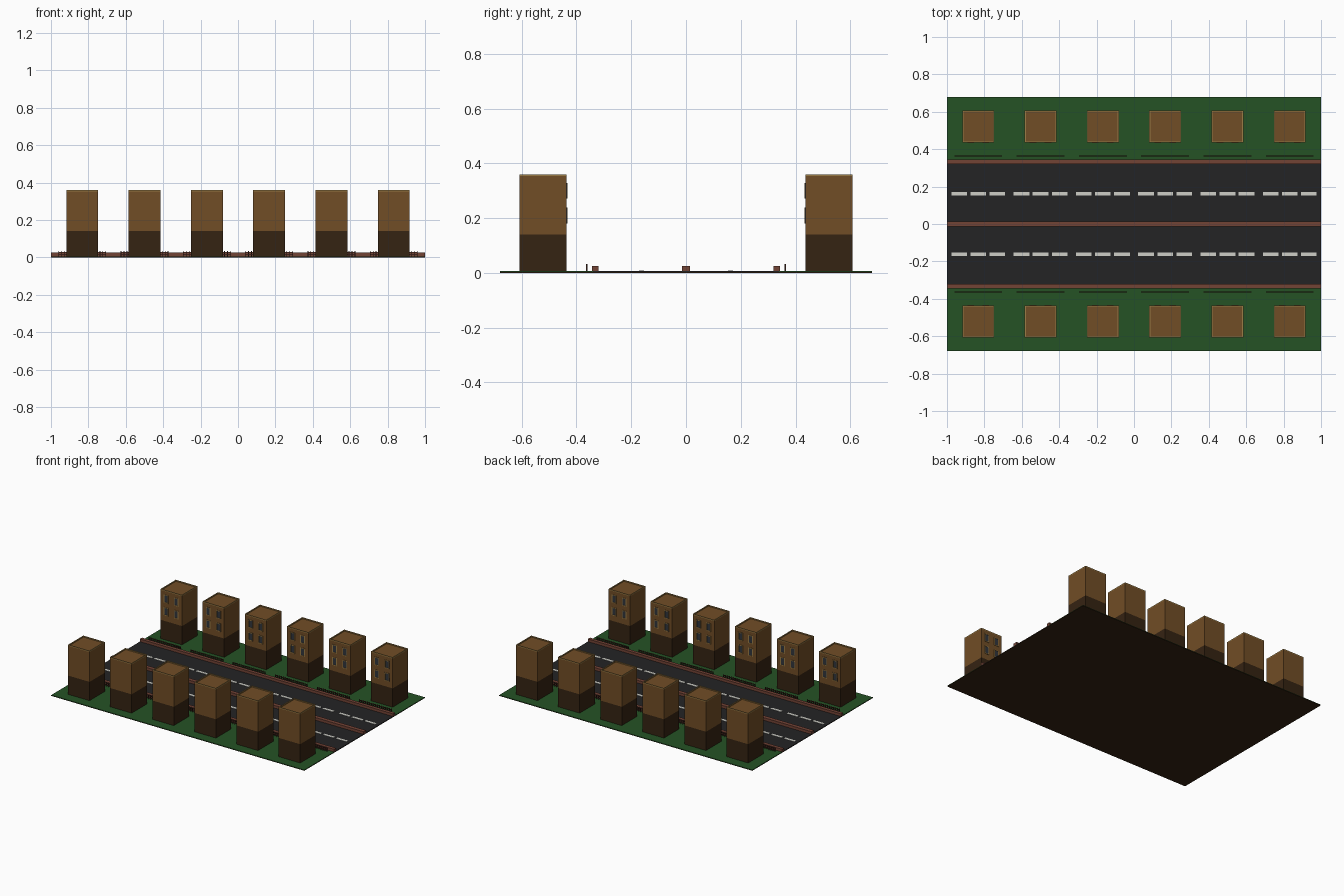
import bpy, bmesh
from mathutils import Vector

if "Cube" in bpy.data.objects:
    bpy.data.objects.remove(bpy.data.objects["Cube"])


def mat(name, r, g, b):
    m = bpy.data.materials.new(name)
    m.diffuse_color = (r, g, b, 1)
    m.use_nodes = True
    m.node_tree.nodes["Principled BSDF"].inputs["Base Color"].default_value = m.diffuse_color
    return m


BRICK = mat("brown brick", 0.165, 0.075, 0.019)
DARK = mat("dark brown", 0.036, 0.017, 0.006)
GREEN = mat("grass green", 0.018, 0.085, 0.018)
ROAD = mat("asphalt", 0.017, 0.017, 0.018)
KERB = mat("red brown kerb", 0.17, 0.056, 0.036)
WHITE = mat("line white", 0.62, 0.62, 0.57)
TAN = mat("tan trim", 0.33, 0.2, 0.06)
GLASS = mat("window glass", 0.03, 0.035, 0.045)
RAIL = mat("railing brown", 0.05, 0.018, 0.012)


def boxes(name, material, items):
    """One object made of boxes given as (x0, x1, y0, y1, z0, z1)."""
    bm = bmesh.new()
    for x0, x1, y0, y1, z0, z1 in items:
        y0, y1 = min(y0, y1), max(y0, y1)
        vs = bmesh.ops.create_cube(bm, size=1)["verts"]
        for v in vs:
            v.co = Vector((x0 if v.co.x < 0 else x1,
                           y0 if v.co.y < 0 else y1,
                           z0 if v.co.z < 0 else z1))
    me = bpy.data.meshes.new(name)
    bm.to_mesh(me)
    bm.free()
    me.materials.append(material)
    ob = bpy.data.objects.new(name, me)
    bpy.context.collection.objects.link(ob)
    return ob


G = 0.006                                        # ground level
CENTRES = [-0.8325 + i * 0.333 for i in range(6)]

# Ground slab, lawns, carriageways
boxes("base_slab", DARK, [(-1, 1, -0.68, 0.68, 0, 0.003)])
boxes("lawns", GREEN, [(-1, 1, s * 0.34, s * 0.68, 0.003, G) for s in (-1, 1)])
boxes("road", ROAD, [(-1, 1, -0.34, 0.34, 0.003, G)])

# Kerbs and central divider
boxes("kerbs", KERB, [(-1, 1, y - 0.012, y + 0.012, G, 0.025) for y in (-0.332, 0.332)])
boxes("divider", KERB, [(-1, 1, -0.014, 0.014, G, 0.025)])

# Dashed lane lines: three dashes in every road section
boxes("lane_dashes", WHITE,
      [(c + d - 0.042, c + d + 0.042, y - 0.009, y + 0.009, G, G + 0.002)
       for c in CENTRES for d in (-0.102, 0, 0.102) for y in (-0.162, 0.162)])

for side, label in ((-1, "front"), (1, "back")):
    near, far = side * 0.436, side * 0.608       # road wall and outer wall
    for i, c in enumerate(CENTRES):
        tag = f"{label}_{i + 1}"
        x0, x1 = c - 0.085, c + 0.085

        # Building: dark ground floor, brick upper floors
        boxes(f"ground_floor_{tag}", DARK, [(x0, x1, near, far, G, 0.14)])
        boxes(f"upper_floors_{tag}", BRICK, [(x0, x1, near, far, 0.14, 0.353)])

        # Low roof parapet
        t = 0.006
        boxes(f"parapet_{tag}", TAN, [
            (x0, x1, near, near + side * t, 0.353, 0.36),
            (x0, x1, far - side * t, far, 0.353, 0.36),
            (x0, x0 + t, near + side * t, far - side * t, 0.353, 0.36),
            (x1 - t, x1, near + side * t, far - side * t, 0.353, 0.36)])

        # Two by two windows facing the road
        panes, frames = [], []
        w, h, f = 0.018, 0.029, 0.005
        for wx in (c - 0.04, c + 0.04):
            for wz in (0.3, 0.21):
                panes.append((wx - w, wx + w, near, near - side * 0.001, wz - h, wz + h))
                y0, y1 = near, near - side * 0.003
                frames += [(wx - w, wx - w + f, y0, y1, wz - h, wz + h),
                           (wx + w - f, wx + w, y0, y1, wz - h, wz + h),
                           (wx - w + f, wx + w - f, y0, y1, wz - h, wz - h + f),
                           (wx - w + f, wx + w - f, y0, y1, wz + h - f, wz + h)]
        boxes(f"window_panes_{tag}", GLASS, panes)
        boxes(f"window_frames_{tag}", TAN, frames)

        # Railing along the pavement: posts and two rails
        y = side * 0.363
        parts = [(c - 0.128, c + 0.128, y - 0.002, y + 0.002, z, z + 0.004)
                 for z in (0.012, 0.026)]
        parts += [(c + k * 0.0157 - 0.002, c + k * 0.0157 + 0.002,
                   y - 0.003, y + 0.003, G, 0.033) for k in range(-8, 9)]
        boxes(f"railing_{tag}", RAIL, parts)
